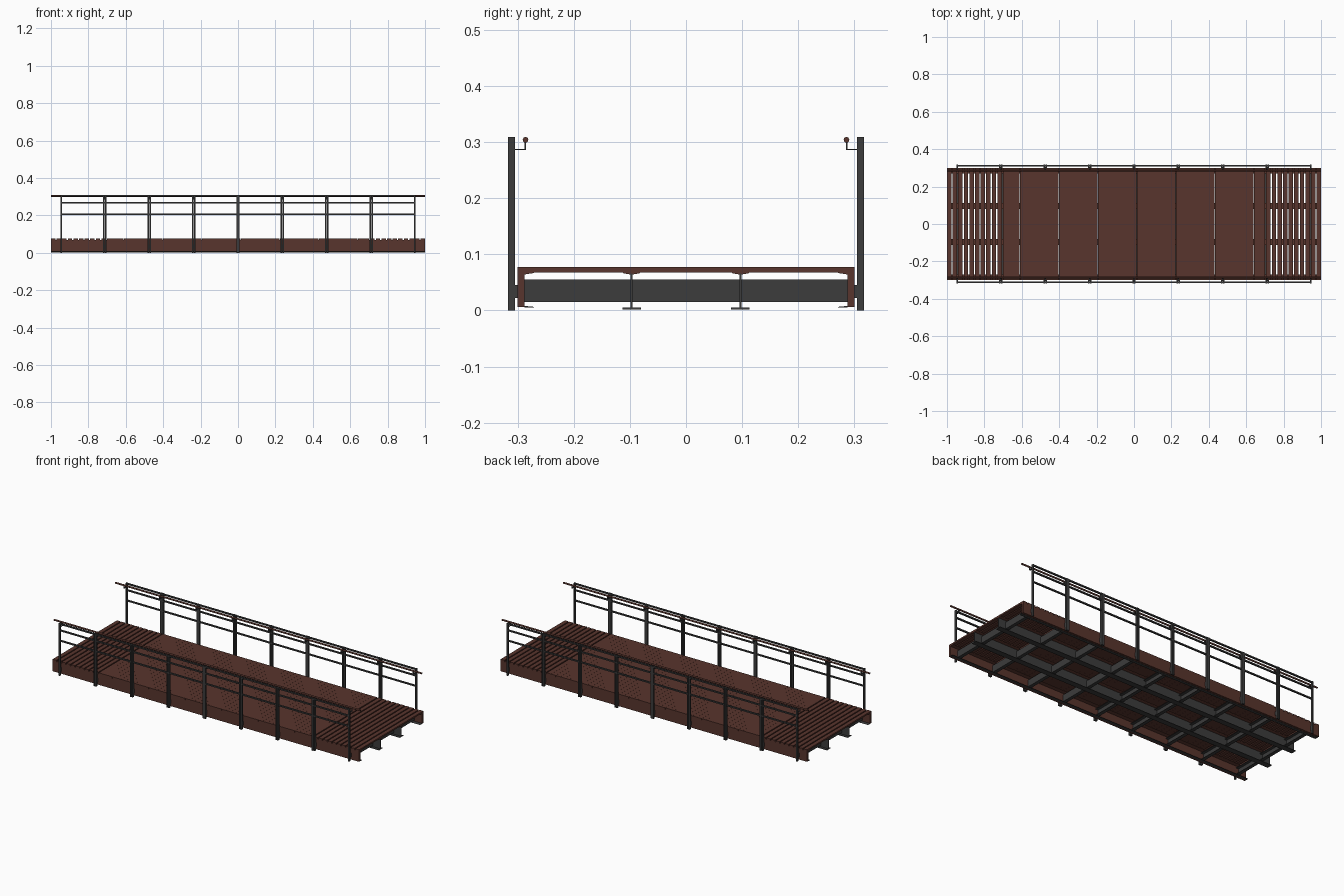
import bpy, bmesh, math
from mathutils import Matrix, Vector

if "Cube" in bpy.data.objects:
    bpy.data.objects.remove(bpy.data.objects["Cube"])


def material(name, rgb):
    m = bpy.data.materials.new(name)
    m.diffuse_color = (*rgb, 1)
    m.use_nodes = True
    m.node_tree.nodes["Principled BSDF"].inputs["Base Color"].default_value = m.diffuse_color
    return m


BROWN = material("brown_wood", (0.098, 0.035, 0.026))
STEEL = material("dark_steel", (0.045, 0.045, 0.045))


def finish(name, bm, mat):
    bmesh.ops.recalc_face_normals(bm, faces=bm.faces[:])
    me = bpy.data.meshes.new(name)
    bm.to_mesh(me)
    bm.free()
    me.materials.append(mat)
    ob = bpy.data.objects.new(name, me)
    bpy.context.collection.objects.link(ob)
    return ob


def box(bm, x0, x1, y0, y1, z0, z1):
    c = Vector(((x0 + x1) / 2, (y0 + y1) / 2, (z0 + z1) / 2))
    s = (abs(x1 - x0), abs(y1 - y0), abs(z1 - z0), 1)
    bmesh.ops.create_cube(bm, size=1, matrix=Matrix.Translation(c) @ Matrix.Diagonal(s))


def extrude_x(bm, profile, x0, x1):
    # sweep a (y, z) outline along x
    f = bm.faces.new([bm.verts.new((x0, y, z)) for y, z in profile])
    r = bmesh.ops.extrude_face_region(bm, geom=[f])
    vs = [v for v in r["geom"] if isinstance(v, bmesh.types.BMVert)]
    bmesh.ops.translate(bm, verts=vs, vec=(x1 - x0, 0, 0))


# deck boards: spaced at both ends, tight in the middle
bm = bmesh.new()
for i in range(10):
    for s in (-1, 1):
        a = s * (1 - i * 0.03)
        box(bm, a, a - s * 0.0235, -0.3, 0.3, 0.068, 0.077)
pitch = 1.4 / 47
for i in range(47):
    a = -0.7 + i * pitch
    box(bm, a, a + pitch - 0.0004, -0.3, 0.3, 0.068, 0.077)
finish("deck_boards", bm, BROWN)

posts_x = [-0.95 + 0.2375 * i for i in range(9)]

# side fascias with tapered inner flanges
for s, side in ((-1, "front"), (1, "back")):
    bm = bmesh.new()
    box(bm, -1, 1, s * 0.3, s * 0.288, 0.006, 0.068)
    extrude_x(bm, [(s * 0.288, 0.068), (s * 0.27, 0.068), (s * 0.272, 0.0665), (s * 0.288, 0.064)], -1, 1)
    finish(side + "_edge_beam", bm, BROWN)
    bm = bmesh.new()
    extrude_x(bm, [(s * 0.288, 0.005), (s * 0.27, 0.005), (s * 0.272, 0.0065), (s * 0.288, 0.008)], -1, 1)
    finish(side + "_edge_beam_foot", bm, STEEL)

    # inner stringers: web and bottom flange in steel, nailing strip on top
    c = s * 0.097
    bm = bmesh.new()
    box(bm, -1, 1, c - 0.0015, c + 0.0015, 0.004, 0.066)
    box(bm, -1, 1, c - 0.0165, c + 0.0165, 0.002, 0.005)
    finish(side + "_stringer", bm, STEEL)
    bm = bmesh.new()
    extrude_x(bm, [(c - 0.0165, 0.068), (c + 0.0165, 0.068), (c + 0.014, 0.066),
                   (c + 0.002, 0.064), (c - 0.002, 0.064), (c - 0.014, 0.066)], -1, 1)
    finish(side + "_stringer_cap", bm, BROWN)

# cross joists, channel shaped
bm = bmesh.new()
for x in posts_x:
    d = 1 if x <= 0 else -1
    box(bm, x - d * 0.002, x + d * 0.002, -0.288, 0.288, 0.015, 0.055)
    for z in (0.015, 0.052):
        box(bm, x + d * 0.002, x + d * 0.018, -0.288, 0.288, z, z + 0.003)
finish("cross_joists", bm, STEEL)

for s, side in ((-1, "front"), (1, "back")):
    # posts: single at the ends, paired between panels
    bm = bmesh.new()
    for i, x in enumerate(posts_x):
        if i < 8:
            box(bm, x + 0.001, x + 0.009, s * 0.3045, s * 0.317, 0, 0.309)
        if i > 0:
            box(bm, x - 0.009, x - 0.001, s * 0.3045, s * 0.317, 0, 0.309)
    finish(side + "_posts", bm, STEEL)

    # mounting plates between posts and edge beam
    bm = bmesh.new()
    for i, x in enumerate(posts_x):
        box(bm, x - (0.009 if i else 0), x + (0.009 if i < 8 else 0),
            s * 0.3, s * 0.3045, 0.022, 0.045)
    finish(side + "_mounting_plates", bm, STEEL)

    # horizontal rails
    bm = bmesh.new()
    for z in (0.206, 0.267, 0.305):
        box(bm, -0.949, 0.949, s * 0.3065, s * 0.3155, z - 0.004, z + 0.0035)
    finish(side + "_rails", bm, STEEL)

    # handrail brackets
    bm = bmesh.new()
    for x in posts_x:
        x = max(-0.945, min(0.945, x))
        box(bm, x - 0.004, x + 0.004, s * 0.3055, s * 0.2855, 0.2855, 0.2875)
        box(bm, x - 0.004, x + 0.004, s * 0.2875, s * 0.2855, 0.2855, 0.301)
    finish(side + "_handrail_brackets", bm, STEEL)

    # round handrail
    bm = bmesh.new()
    bmesh.ops.create_cone(bm, cap_ends=True, segments=16, radius1=0.005, radius2=0.005, depth=2,
                          matrix=Matrix.Translation((0, s * 0.286, 0.304)) @ Matrix.Rotation(math.pi / 2, 4, 'Y'))
    rail = finish(side + "_handrail", bm, BROWN)
    bpy.ops.object.select_all(action='DESELECT')
    rail.select_set(True)
    bpy.context.view_layer.objects.active = rail
    bpy.ops.object.shade_smooth_by_angle()
